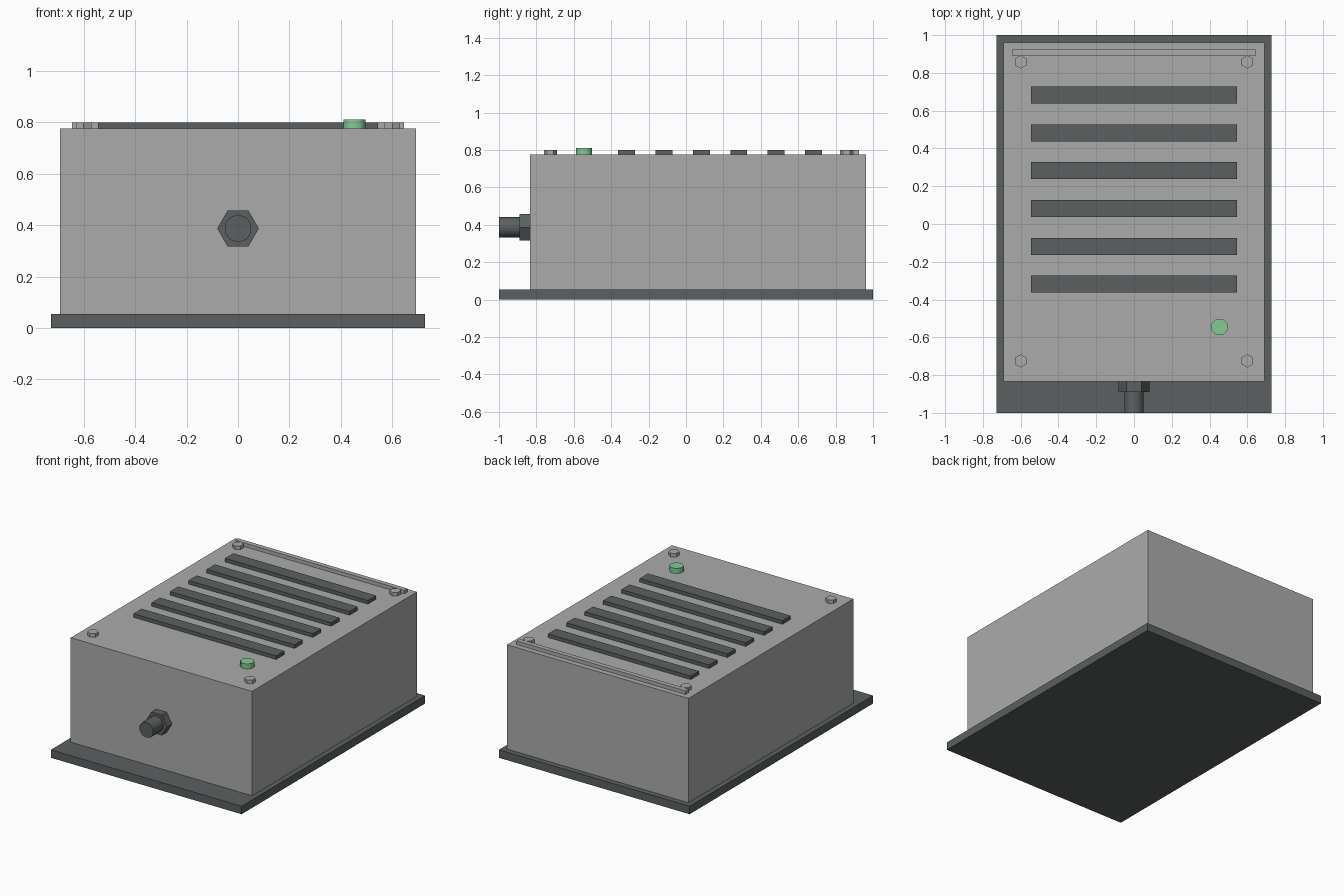
import bpy, math

if "Cube" in bpy.data.objects:
    bpy.data.objects.remove(bpy.data.objects["Cube"])


def material(name, rgb):
    m = bpy.data.materials.new(name)
    m.diffuse_color = (*rgb, 1)
    m.use_nodes = True
    m.node_tree.nodes["Principled BSDF"].inputs["Base Color"].default_value = m.diffuse_color
    return m


GREY = material("light grey", (0.41, 0.41, 0.41))
DARK = material("dark slate", (0.105, 0.117, 0.117))
GREEN = material("lamp green", (0.23, 0.59, 0.29))


def box(name, lo, hi, mat):
    centre = [(a + b) / 2 for a, b in zip(lo, hi)]
    bpy.ops.mesh.primitive_cube_add(size=1, location=centre)
    o = bpy.context.object
    o.name = name
    o.scale = [b - a for a, b in zip(lo, hi)]
    bpy.ops.object.transform_apply(location=False, rotation=False, scale=True)
    o.data.materials.append(mat)
    return o


def cylinder(name, sides, radius, depth, centre, mat, rotation=(0, 0, 0), smooth=False):
    bpy.ops.mesh.primitive_cylinder_add(vertices=sides, radius=radius, depth=depth,
                                        location=centre, rotation=rotation)
    o = bpy.context.object
    o.name = name
    o.data.materials.append(mat)
    if smooth:
        bpy.ops.object.shade_smooth_by_angle(angle=math.radians(50))
    return o


BASE_TOP, LID, TRIM = 0.055, 0.775, 0.80

# Base plate and housing
box("base_plate", (-0.728, -1, 0), (0.728, 1, BASE_TOP), DARK)
box("housing", (-0.692, -0.835, BASE_TOP), (0.692, 0.962, LID), GREY)

# Vent slats across the lid
for i in range(6):
    y = -0.318 + 0.2 * i
    box(f"vent_slat_{i + 1}", (-0.545, y - 0.045, LID), (0.545, y + 0.045, TRIM), DARK)

# Rear hinge rail
box("rear_rail", (-0.645, 0.892, LID), (0.645, 0.925, TRIM), GREY)

# Corner screws
for x in (-0.6, 0.6):
    for y in (-0.725, 0.858):
        side = "left" if x < 0 else "right"
        end = "front" if y < 0 else "back"
        cylinder(f"screw_{end}_{side}", 6, 0.035, TRIM - LID,
                 (x, y, (LID + TRIM) / 2), GREY)

# Status lamp
cylinder("status_lamp", 8, 0.046, 0.035, (0.453, -0.545, LID + 0.0175), GREEN,
         (0, 0, math.pi / 8), smooth=True)

# Cable gland (hexagon, points to the sides) and cable stub on the front
FITTING_Z = 0.387
cylinder("gland_nut", 6, 0.081, 0.055, (0, -0.8625, FITTING_Z), DARK,
         (math.pi / 2, math.pi / 6, 0))
cylinder("cable_stub", 10, 0.054, 0.11, (0, -0.945, FITTING_Z), DARK,
         (math.pi / 2, 0, 0), smooth=True)
